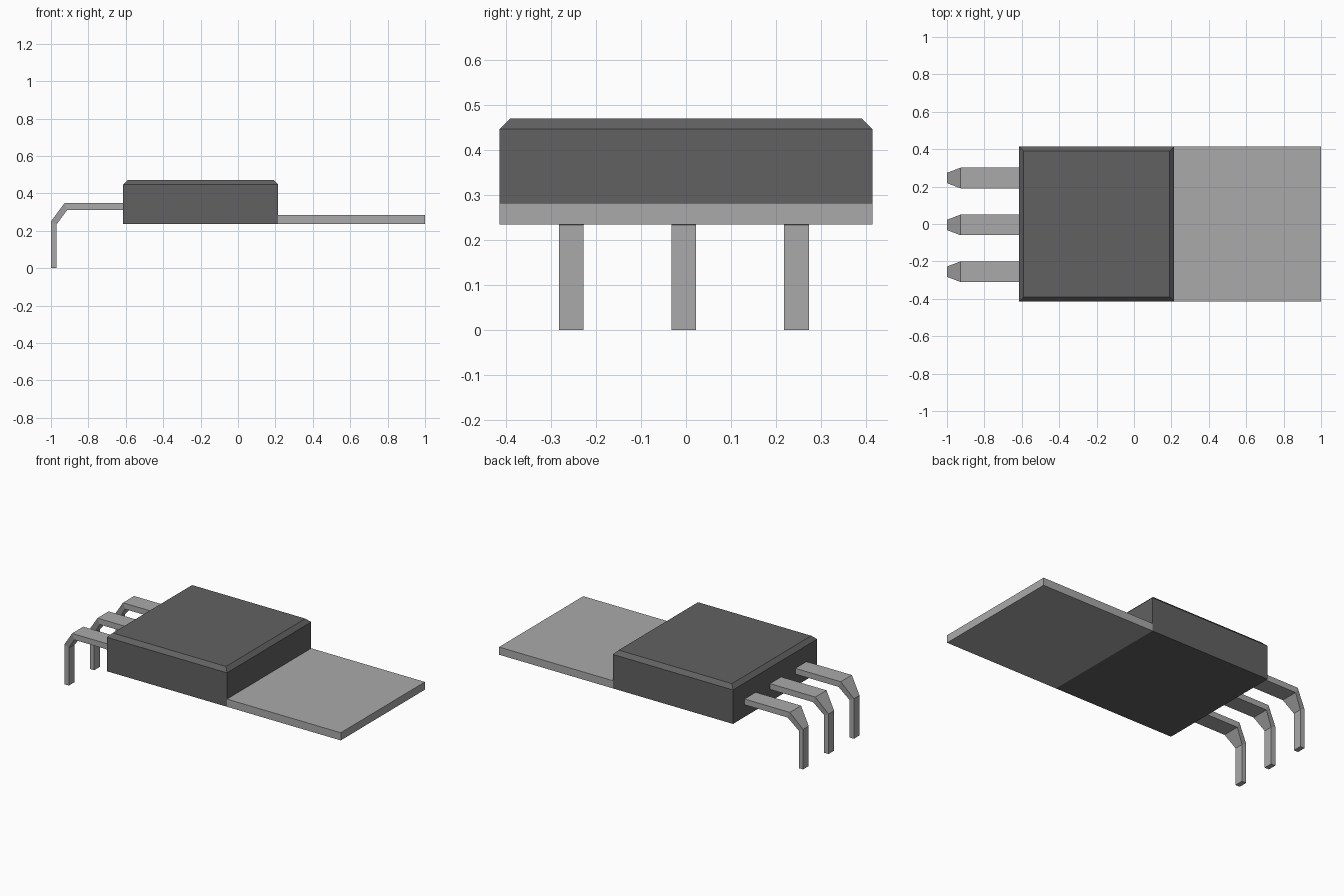
import bpy
import bmesh

cube = bpy.data.objects.get("Cube")
if cube:
    bpy.data.objects.remove(cube, do_unlink=True)


def make_material(name, value):
    mat = bpy.data.materials.new(name)
    mat.use_nodes = True
    colour = (value, value, value, 1)
    mat.diffuse_color = colour
    mat.node_tree.nodes["Principled BSDF"].inputs["Base Color"].default_value = colour
    return mat


def loft(name, rings, mat):
    """Skin four-cornered rings into a closed, flat-faced solid."""
    bm = bmesh.new()
    loops = [[bm.verts.new(p) for p in ring] for ring in rings]
    for a, b in zip(loops, loops[1:]):
        for i in range(4):
            j = (i + 1) % 4
            bm.faces.new((a[i], a[j], b[j], b[i]))
    bm.faces.new(loops[0])
    bm.faces.new(loops[-1])
    bmesh.ops.recalc_face_normals(bm, faces=bm.faces)
    mesh = bpy.data.meshes.new(name)
    bm.to_mesh(mesh)
    bm.free()
    mesh.materials.append(mat)
    obj = bpy.data.objects.new(name, mesh)
    bpy.context.scene.collection.objects.link(obj)
    return obj


def rectangle(x0, x1, half_y, z):
    return [(x0, -half_y, z), (x1, -half_y, z), (x1, half_y, z), (x0, half_y, z)]


plastic = make_material("dark grey plastic", 0.12)
metal = make_material("light grey metal", 0.4)

LEFT, RIGHT, HALF = -0.615, 0.215, 0.415
BOTTOM, CHAMFER = 0.235, 0.024

# Plastic housing with a chamfered top edge
loft("housing", [
    rectangle(LEFT, RIGHT, HALF, BOTTOM),
    rectangle(LEFT, RIGHT, HALF, 0.447),
    rectangle(LEFT + CHAMFER, RIGHT - CHAMFER, HALF - CHAMFER, 0.471),
], plastic)

# Flat metal mounting tab
loft("mounting_tab", [
    rectangle(RIGHT, 1, HALF, BOTTOM),
    rectangle(RIGHT, 1, HALF, 0.283),
], metal)

# Bent leads: outer (x, z), inner (x, z), half width
bend = [
    ((LEFT, 0.347), (LEFT, 0.311), 0.055),
    ((-0.928, 0.347), (-0.913, 0.311), 0.055),
    ((-1, 0.25), (-0.97, 0.234), 0.0275),
    ((-1, 0), (-0.97, 0), 0.0275),
]
for side, y in (("right", -0.255), ("middle", -0.005), ("left", 0.246)):
    loft(f"{side}_lead", [
        [(o[0], y - w, o[1]), (o[0], y + w, o[1]), (i[0], y + w, i[1]), (i[0], y - w, i[1])]
        for o, i, w in bend
    ], metal)
